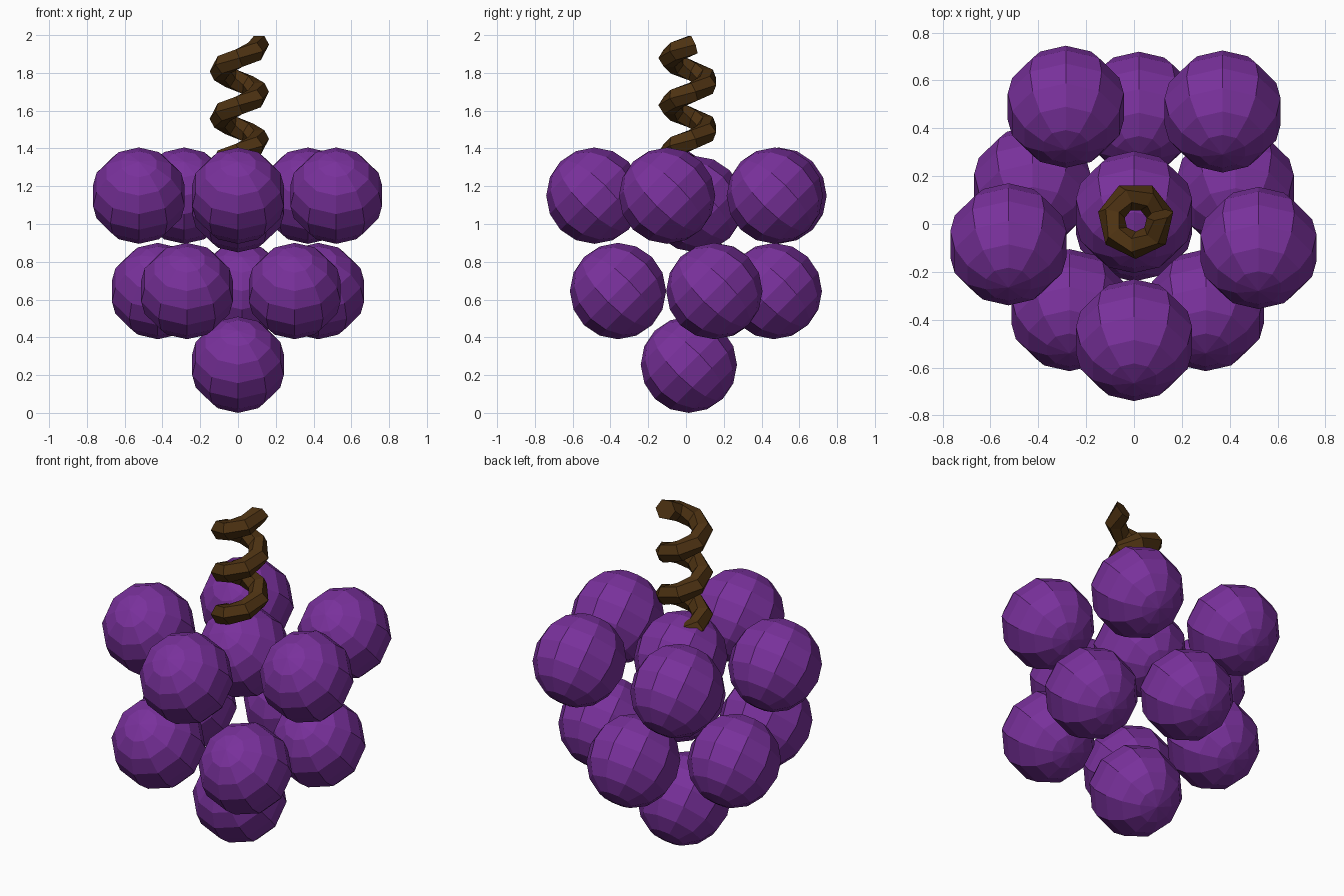
import bpy, bmesh, math
from mathutils import Vector, Matrix

if "Cube" in bpy.data.objects:
    bpy.data.objects.remove(bpy.data.objects["Cube"])


def material(name, color):
    m = bpy.data.materials.new(name)
    m.diffuse_color = (*color, 1)
    m.use_nodes = True
    m.node_tree.nodes["Principled BSDF"].inputs["Base Color"].default_value = m.diffuse_color
    return m


purple = material("grape purple", (0.19, 0.03, 0.33))
brown = material("vine brown", (0.075, 0.032, 0.006))


def finish(name, bm, mat):
    bmesh.ops.recalc_face_normals(bm, faces=bm.faces)
    mesh = bpy.data.meshes.new(name)
    bm.to_mesh(mesh)
    bm.free()
    mesh.materials.append(mat)
    obj = bpy.data.objects.new(name, mesh)
    bpy.context.collection.objects.link(obj)
    return obj


# Grapes: low-poly balls with the pole tilted towards the front
def grape(name, x, y, z):
    bm = bmesh.new()
    place = Matrix.Translation((x, y, z)) @ Matrix.Rotation(math.radians(45), 4, 'X')
    bmesh.ops.create_uvsphere(bm, u_segments=10, v_segments=8, radius=0.255, matrix=place)
    finish(name, bm, purple)


layers = {
    "bottom_grape": (0.255, [(0, 0.015)]),
    "middle_grape": (0.645, [(0.02, 0.465), (-0.425, 0.155), (0.425, 0.15),
                             (-0.27, -0.36), (0.30, -0.36)]),
    "upper_grape": (1.15, [(-0.285, 0.49), (0.37, 0.47), (-0.525, -0.085),
                           (0.52, -0.1), (0, -0.485)]),
    "centre_grape": (1.105, [(0, 0.05)]),
}
for name, (z, spots) in layers.items():
    for i, (x, y) in enumerate(spots):
        grape(f"{name}_{i + 1}", x, y, z)

# Curly stem: six-sided tube swept up a coarse helix
STEPS, PER_TURN, SIDES = 20, 7, 6
PITCH, COIL, TUBE, TOP = 0.25, 0.104, 0.057, 1.95
bm = bmesh.new()
rings = []
for i in range(STEPS + 1):
    a = math.radians(-90) + math.tau * (i + 2 - STEPS) / PER_TURN
    radial = Vector((math.cos(a), math.sin(a), 0))
    tangent = Vector((-math.sin(a) * COIL, math.cos(a) * COIL, PITCH / math.tau)).normalized()
    side = radial.cross(tangent)
    centre = radial * COIL + Vector((0.007, 0.015, TOP - PITCH * (STEPS - i) / PER_TURN))
    rings.append([bm.verts.new(centre + TUBE * (math.cos(t) * radial + math.sin(t) * side))
                  for t in (math.tau * k / SIDES for k in range(SIDES))])
for lower, upper in zip(rings, rings[1:]):
    for k in range(SIDES):
        n = (k + 1) % SIDES
        bm.faces.new((lower[k], lower[n], upper[n], upper[k]))
bm.faces.new(rings[0])
bm.faces.new(rings[-1])
finish("curly_stem", bm, brown)
